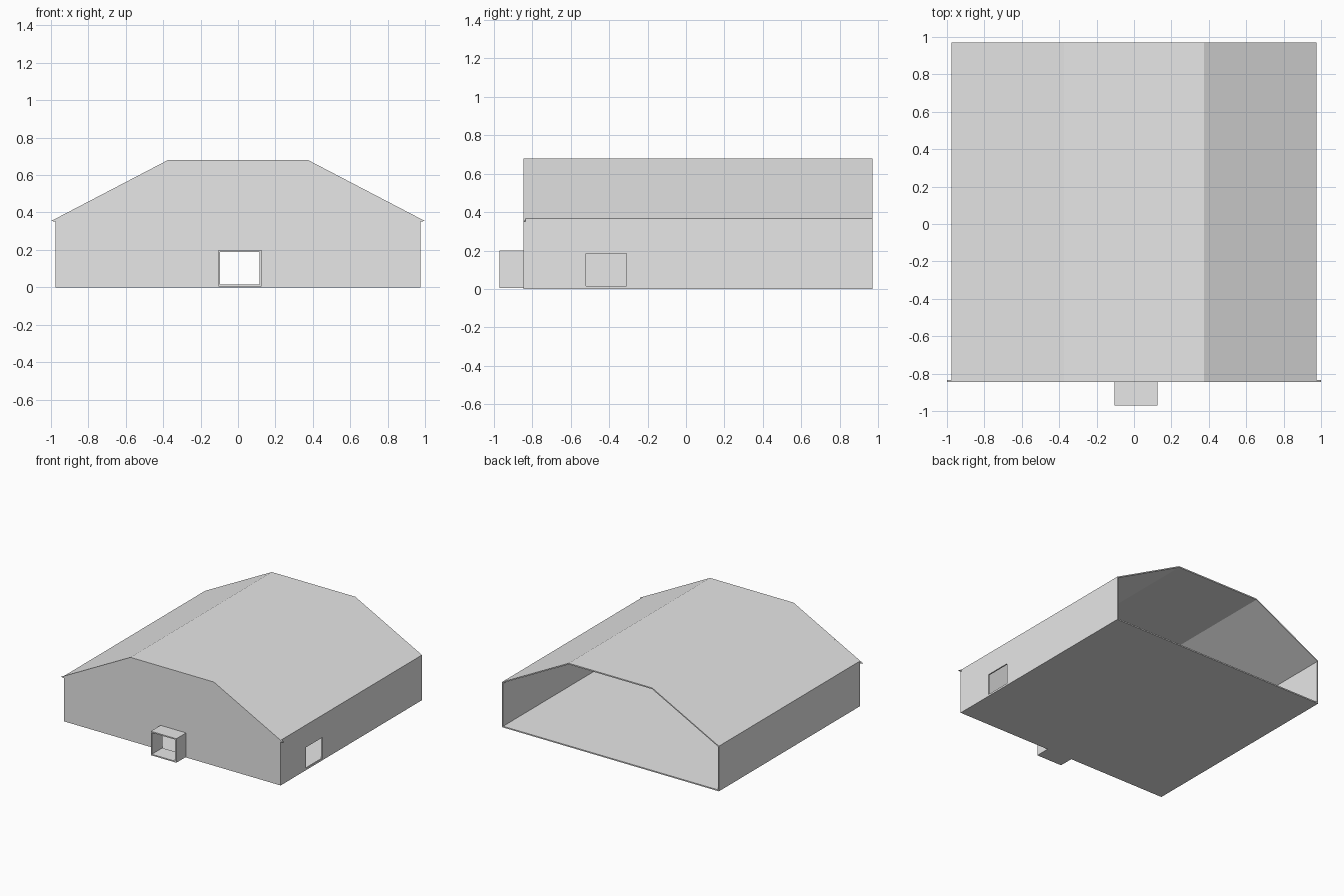
import bpy
import bmesh
from mathutils import Vector

if "Cube" in bpy.data.objects:
    bpy.data.objects.remove(bpy.data.objects["Cube"], do_unlink=True)

GREY = (0.8, 0.8, 0.8, 1.0)
grey = bpy.data.materials.new("plain_grey")
grey.use_nodes = True
grey.diffuse_color = GREY
grey.node_tree.nodes["Principled BSDF"].inputs["Base Color"].default_value = GREY

# Main dimensions
HALF = 0.975            # outer half width
T = 0.01                # panel thickness
FRONT, BACK = -0.845, 0.97
EAVE, RIDGE = 0.367, 0.68
FLAT = 0.375            # half width of the flat roof part


def rect(a0, a1, b0, b1):
    return [(a0, b0), (a1, b0), (a1, b1), (a0, b1)]


def panel(name, axis, start, end, outline, hole=None):
    """Flat outline with an optional hole, thickened along one axis."""
    middle = (start + end) / 2
    bm = bmesh.new()
    edges = []
    for loop in filter(None, (outline, hole)):
        verts = []
        for p in loop:
            co = list(p)
            co.insert(axis, middle)
            verts.append(bm.verts.new(co))
        for i, v in enumerate(verts):
            edges.append(bm.edges.new((v, verts[i - 1])))
    normal = Vector((0, 0, 0))
    normal[axis] = 1
    bmesh.ops.triangle_fill(bm, edges=edges, use_beauty=True, normal=normal)
    bmesh.ops.recalc_face_normals(bm, faces=bm.faces)
    mesh = bpy.data.meshes.new(name)
    bm.to_mesh(mesh)
    bm.free()
    mesh.materials.append(grey)
    obj = bpy.data.objects.new(name, mesh)
    bpy.context.collection.objects.link(obj)
    solid = obj.modifiers.new("thickness", "SOLIDIFY")
    solid.thickness = end - start
    solid.offset = 0
    return obj


# Floor and side walls; the left wall has a door opening
inside = FRONT + T
panel("floor", 2, 0, T, rect(-HALF, HALF, inside, BACK))
wall = rect(inside, BACK, T, EAVE - T)
door = rect(-0.52, -0.31, 0.015, 0.185)
panel("left_wall", 0, HALF - T, HALF, wall, door)
panel("right_wall", 0, -HALF, -HALF + T, wall)

# Roof: two slopes and a flat top, open at the back
roof_line = [(-HALF, EAVE), (-FLAT, RIDGE), (FLAT, RIDGE), (HALF, EAVE)]
underside = [(x, z - T) for x, z in reversed(roof_line)]
panel("roof", 1, inside, BACK, roof_line + underside)

# Front wall with small eave tips and the entrance opening
half_gable = [(HALF, 0), (HALF, 0.352), (1.0, 0.354), (FLAT, RIDGE)]
gable = half_gable + [(-x, z) for x, z in reversed(half_gable)]
passage = rect(-0.095, 0.115, 0.015, 0.19)
panel("front_wall", 1, FRONT, inside, gable, passage)

# Entrance tunnel
panel("entrance_tunnel", 1, -0.97, FRONT,
      rect(-0.105, 0.125, 0.005, 0.2), passage)
